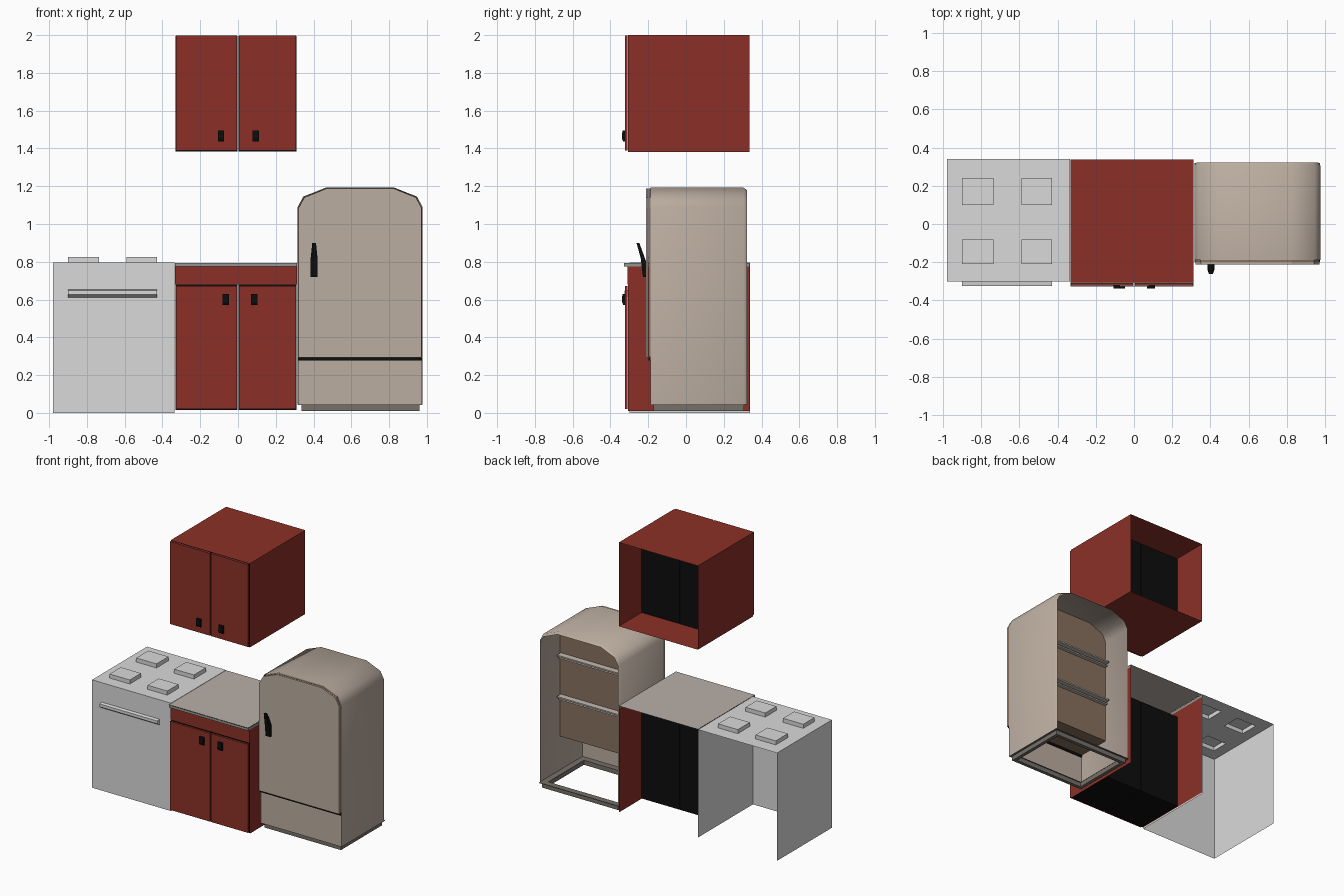
import bpy, bmesh

if "Cube" in bpy.data.objects:
    bpy.data.objects.remove(bpy.data.objects["Cube"])

# Materials
def material(name, rgb):
    m = bpy.data.materials.new(name)
    m.diffuse_color = (*rgb, 1)
    m.use_nodes = True
    m.node_tree.nodes["Principled BSDF"].inputs["Base Color"].default_value = m.diffuse_color
    return m

RED = material("cabinet red", (0.26, 0.03, 0.02))
BLACK = material("black", (0.004, 0.004, 0.004))
WHITE = material("stove pale grey", (0.70, 0.70, 0.70))
CREAM = material("fridge beige", (0.50, 0.42, 0.355))
COUNTER = material("counter beige grey", (0.49, 0.43, 0.39))
EDGE = material("counter edge grey", (0.30, 0.30, 0.285))
BROWN = material("fridge lining brown", (0.25, 0.165, 0.115))
PLINTH = material("plinth dark taupe", (0.18, 0.16, 0.14))
SHELF = material("shelf pale taupe", (0.55, 0.49, 0.44))


def finish(name, bm, mat, smooth=False):
    me = bpy.data.meshes.new(name)
    bm.to_mesh(me)
    bm.free()
    me.materials.append(mat)
    for p in me.polygons:
        p.use_smooth = smooth
    ob = bpy.data.objects.new(name, me)
    bpy.context.collection.objects.link(ob)
    return ob


SIDES = {"L": (0, 1, 3, 2), "R": (4, 6, 7, 5), "F": (0, 4, 5, 1),
         "B": (2, 3, 7, 6), "D": (0, 2, 6, 4), "U": (1, 5, 7, 3)}


def add_box(bm, x, y, z, skip=""):
    v = [bm.verts.new((a, b, c)) for a in x for b in y for c in z]
    for side, ids in SIDES.items():
        if side not in skip:
            bm.faces.new([v[i] for i in ids])


def box(name, x, y, z, mat, skip=""):
    """Box from ranges; skipped sides are left open."""
    bm = bmesh.new()
    add_box(bm, x, y, z, skip)
    loose = [v for v in bm.verts if not v.link_faces]
    bmesh.ops.delete(bm, geom=loose, context='VERTS')
    return finish(name, bm, mat)


def prism(name, pts, axis, a, b, mat, taper=None):
    """Closed profile extruded along x (points y,z) or y (points x,z)."""
    bm = bmesh.new()
    rings = []
    for t in (a, b):
        ring = []
        for p, q in pts:
            co = (t, p, q) if axis == "x" else (p, t, q)
            if taper:
                co = taper(co)
            ring.append(bm.verts.new(co))
        rings.append(ring)
    bm.faces.new(rings[0])
    bm.faces.new(rings[1][::-1])
    n = len(pts)
    for i in range(n):
        j = (i + 1) % n
        bm.faces.new((rings[0][i], rings[1][i], rings[1][j], rings[0][j]))
    bmesh.ops.recalc_face_normals(bm, faces=bm.faces)
    return finish(name, bm, mat)


def ring(name, x, y, z, w, mat):
    """Rectangular frame of four bars."""
    bm = bmesh.new()
    for xr in ((x[0], x[0] + w), (x[1] - w, x[1])):
        add_box(bm, xr, y, z)
    for yr in ((y[0], y[0] + w), (y[1] - w, y[1])):
        add_box(bm, (x[0] + w, x[1] - w), yr, z)
    return finish(name, bm, mat)


# Stove: body open below and behind
box("stove_body", (-0.98, -0.336), (-0.30, 0.34), (0, 0.795), WHITE, "BDU")

# Stove top with four hollow raised burners
bm = bmesh.new()
xs = (-0.98, -0.90, -0.735, -0.59, -0.43, -0.336)
ys = (-0.30, -0.21, -0.08, 0.10, 0.24, 0.34)
for i in range(5):
    for j in range(5):
        burner = i in (1, 3) and j in (1, 3)
        add_box(bm, xs[i:i + 2], ys[j:j + 2], (0.795, 0.825 if burner else 0.795),
                "D" if burner else "LRFBD")
bmesh.ops.remove_doubles(bm, verts=bm.verts, dist=0.0005)
finish("stove_top", bm, WHITE)
prism("oven_handle", [(-0.30, 0.652), (-0.325, 0.648), (-0.325, 0.627), (-0.30, 0.61)],
      "x", -0.90, -0.43, WHITE)

# Cabinets: carcass, black inner blocks, doors and handles
X0, X1, BACK, FRONT = -0.333, 0.312, 0.337, -0.306


def door_set(prefix, z0, z1, block_top, handle_z, handle_x):
    for side, a, b, hx in (("left", X0, 0.0, handle_x[0]), ("right", 0.0, X1, handle_x[1])):
        box(f"{prefix}_{side}_inner_block", (a + 0.002, b - 0.002), (FRONT - 0.001, 0.075),
            (z0 - 0.006, block_top), BLACK)
        box(f"{prefix}_{side}_door", (a + 0.004, b - 0.004), (-0.323, FRONT - 0.003), (z0, z1), RED)
        prism(f"{prefix}_{side}_handle",
              [(-0.323, handle_z - 0.028), (-0.332, handle_z - 0.028), (-0.339, handle_z - 0.012),
               (-0.337, handle_z + 0.03), (-0.323, handle_z + 0.03)],
              "x", hx - 0.017, hx + 0.017, BLACK)


box("wall_cabinet", (X0, X1), (FRONT, BACK), (1.382, 2.0), RED, "FB")
door_set("wall_cabinet", 1.390, 1.997, 1.995, 1.464, (-0.09, 0.093))

box("base_cabinet_sides", (X0, X1), (FRONT, BACK), (0.01, 0.775), RED, "FBUD")
box("base_cabinet_top_rail", (X0, X1), (-0.309, -0.300), (0.679, 0.775), RED)
door_set("base_cabinet", 0.020, 0.671, 0.73, 0.60, (-0.064, 0.085))
box("counter_edge", (X0, X1), (-0.328, BACK), (0.775, 0.794), EDGE, "UDB")
box("counter_top", (X0, X1), (-0.328, BACK), (0.795, 0.795), COUNTER, "LRFBD")


# Fridge: low-poly arch profile
def arch(inset=0.0, bottom=0.045):
    cx = 0.6465
    right = [(0.3305, bottom), (0.3305, 1.09), (0.301, 1.145), (0.182, 1.192)]
    right = [(x - inset * (1 if i < 3 else 0.4), z - (inset if i > 0 else 0))
             for i, (x, z) in enumerate(right)]
    return [(cx + x, z) for x, z in right] + [(cx - x, z) for x, z in reversed(right)]


# Fridge shell: open front, back and bottom, with a softened rear rim
bm = bmesh.new()
rows = [[bm.verts.new((x, y, z)) for x, z in arch(ins)]
        for y, ins in ((-0.188, 0), (0.305, 0), (0.323, 0.012))]
for r, s in zip(rows, rows[1:]):
    for i in range(len(r) - 1):
        bm.faces.new((r[i], r[i + 1], s[i + 1], s[i]))
finish("fridge_shell", bm, CREAM, smooth=True)

box("fridge_lower_panel", (0.318, 0.975), (-0.189, -0.186), (0.045, 0.278), CREAM)
box("fridge_seal", (0.318, 0.975), (-0.198, -0.180), (0.277, 0.294), BLACK)
prism("fridge_lining", arch(0.004, 0.295), "y", -0.199, 0.075, BROWN)
prism("fridge_door", arch(0.005, 0.292), "y", -0.211, -0.200, CREAM)

# Shelf rails behind the lining
for k, z in enumerate((0.575, 0.88)):
    for part, (y0, dz) in enumerate(((0.075, 0.0), (0.095, 0.022))):
        box(f"fridge_shelf_rail_{k}_{part}", (0.325, 0.968), (0.075, y0 + 0.025),
            (z + dz, z + dz + 0.010), SHELF)

# Fridge handle, narrowing and leaning forward at the top
prism("fridge_handle",
      [(-0.262, 0.90), (-0.247, 0.90), (-0.211, 0.80), (-0.211, 0.72), (-0.228, 0.72), (-0.240, 0.82)],
      "x", 0.385, 0.421, BLACK,
      lambda c: (0.403 + (c[0] - 0.403) * (0.55 if c[2] > 0.85 else 1), c[1], c[2]))

# Fridge base: rim and hollow plinth
ring("fridge_base_rim", (0.318, 0.975), (-0.186, 0.320), (0.043, 0.047), 0.045, PLINTH)
ring("fridge_plinth", (0.337, 0.960), (-0.172, 0.308), (0.01, 0.043), 0.025, PLINTH)
